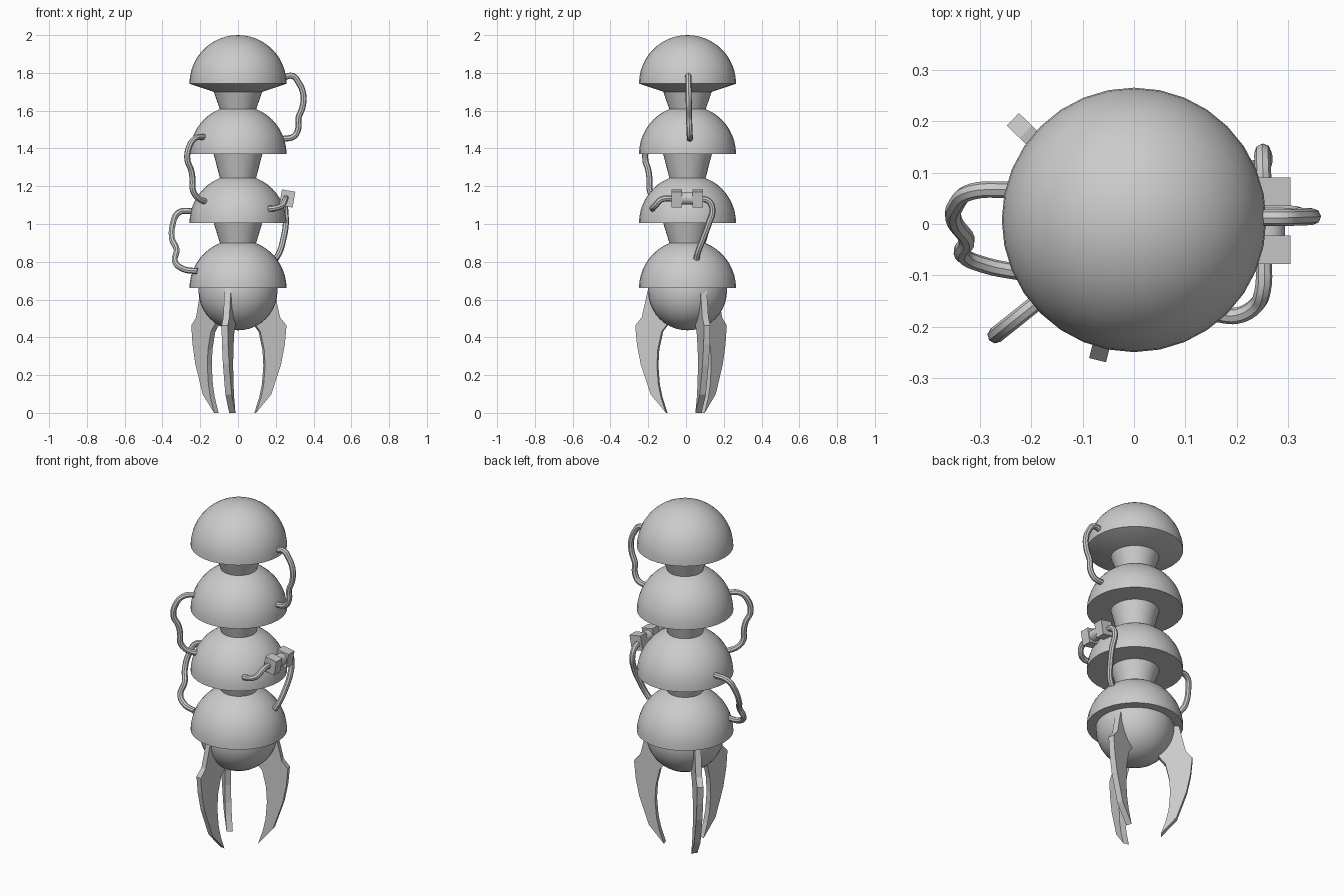
import bpy, bmesh, math
from mathutils import Matrix, Vector

cube = bpy.data.objects.get("Cube")
if cube:
    bpy.data.objects.remove(cube, do_unlink=True)

grey = bpy.data.materials.new("plain grey")
grey.use_nodes = True
GREY = (0.6, 0.6, 0.6, 1)
grey.diffuse_color = GREY
grey.node_tree.nodes["Principled BSDF"].inputs["Base Color"].default_value = GREY

AXIS = Vector((0, 0.008, 0))
R = 0.257


def finish(name, bm, smooth=True):
    bmesh.ops.recalc_face_normals(bm, faces=bm.faces)
    mesh = bpy.data.meshes.new(name)
    bm.to_mesh(mesh)
    bm.free()
    mesh.materials.append(grey)
    obj = bpy.data.objects.new(name, mesh)
    bpy.context.collection.objects.link(obj)
    if smooth:
        select(obj)
        bpy.ops.object.shade_smooth_by_angle(angle=math.radians(30))
    return obj


def select(obj):
    bpy.ops.object.select_all(action='DESELECT')
    obj.select_set(True)
    bpy.context.view_layer.objects.active = obj


def lathe(name, profile, steps=32):
    """Spin a closed (radius, z) profile around the body axis."""
    bm = bmesh.new()
    verts = [bm.verts.new(AXIS + Vector((r, 0, z))) for r, z in profile]
    edges = [bm.edges.new(pair) for pair in zip(verts, verts[1:])]
    bmesh.ops.spin(bm, geom=verts + edges, cent=AXIS, axis=(0, 0, 1),
                   angle=math.tau, steps=steps, use_duplicate=False)
    bmesh.ops.remove_doubles(bm, verts=bm.verts, dist=0.0005)
    return finish(name, bm)


def arc(radius, z, start, end, count):
    angles = [math.radians(start + (end - start) * i / count) for i in range(count + 1)]
    return [(radius * math.cos(a), z + radius * math.sin(a)) for a in angles]


# Body domes: hemispheres with closed undersides, the top one with a sloped lip
for i, (base, drop) in enumerate([(1.743, 0.043), (1.37, 0), (1.005, 0), (0.66, 0)]):
    lathe(f"dome_{i + 1}", arc(R, base, 90, 0, 12) + [(0.128, base - drop), (0, base - drop)])

# Tapered necks between the domes
for i, (low, high) in enumerate([(1.59, 1.705), (1.22, 1.375), (0.88, 1.01)]):
    lathe(f"neck_{i + 1}", [(0, high), (0.13, high), (0.09, low), (0, low)])

# Ball that carries the claws
lathe("claw_ball", arc(0.209, 0.646, 90, -90, 20))

# Three claws: one flat outline, thickened and turned about the ball
OUTLINE = [(0.215, 0.66), (0.251, 0.505), (0.286, 0.463), (0.277, 0.363),
           (0.256, 0.257), (0.202, 0.098), (0.118, 0), (0.145, 0.08),
           (0.16, 0.15), (0.168, 0.25), (0.163, 0.336), (0.142, 0.43),
           (0.1, 0.485), (0.13, 0.56), (0.15, 0.66)]
for i in range(3):
    bm = bmesh.new()
    face = bm.faces.new([bm.verts.new((r, 0, z)) for r, z in OUTLINE])
    grown = bmesh.ops.extrude_face_region(bm, geom=[face])
    moved = [v for v in grown["geom"] if isinstance(v, bmesh.types.BMVert)]
    bmesh.ops.translate(bm, verts=moved, vec=(0, 0.034, 0))
    turn = Matrix.Rotation(math.radians(16 + 120 * i), 4, 'Z')
    bm.transform(Matrix.Translation((-0.018, 0.017, 0)) @ turn)
    finish(f"claw_{i + 1}", bm, smooth=False)


# Bent cables
def cable(name, points, radius=0.016):
    curve = bpy.data.curves.new(name, 'CURVE')
    curve.dimensions = '3D'
    curve.bevel_depth = radius
    curve.bevel_resolution = 2
    curve.resolution_u = 5
    curve.use_fill_caps = True
    spline = curve.splines.new('BEZIER')
    spline.bezier_points.add(len(points) - 1)
    for bp, co in zip(spline.bezier_points, points):
        bp.co = co
        bp.handle_left_type = bp.handle_right_type = 'AUTO'
    curve.materials.append(grey)
    obj = bpy.data.objects.new(name, curve)
    bpy.context.collection.objects.link(obj)
    select(obj)
    bpy.ops.object.convert(target='MESH')
    bpy.ops.object.shade_smooth_by_angle(angle=math.radians(40))


cable("upper_left_cable", [
    (0.235, 0.012, 1.775), (0.29, 0.012, 1.783), (0.32, 0.013, 1.75),
    (0.345, 0.014, 1.69), (0.342, 0.015, 1.62), (0.32, 0.016, 1.56),
    (0.32, 0.018, 1.51), (0.297, 0.02, 1.465), (0.235, 0.02, 1.45)])

cable("upper_right_cable", [
    (x, -0.145 + 0.8 * (x + 0.18), z) for x, z in [
        (-0.17, 1.46), (-0.225, 1.455), (-0.258, 1.41), (-0.268, 1.34),
        (-0.248, 1.285), (-0.24, 1.225), (-0.24, 1.185), (-0.215, 1.14),
        (-0.165, 1.115)]])

cable("lower_right_cable", [
    (-0.235, 0.067, 1.07), (-0.315, 0.063, 1.06), (-0.345, 0.038, 1.0),
    (-0.349, 0.005, 0.92), (-0.325, -0.03, 0.865), (-0.333, -0.06, 0.80),
    (-0.29, -0.08, 0.762), (-0.215, -0.095, 0.75)])

cable("plug_cable_front", [
    (0.16, -0.175, 1.08), (0.2, -0.178, 1.085), (0.235, -0.16, 1.1),
    (0.25, -0.13, 1.13), (0.252, -0.06, 1.135)])

cable("plug_cable_back", [
    (0.252, 0.07, 1.132), (0.25, 0.115, 1.125), (0.25, 0.14, 1.08),
    (0.253, 0.12, 1.0), (0.24, 0.09, 0.92), (0.222, 0.065, 0.855),
    (0.2, 0.055, 0.815)])

# Plug: two tilted blocks joined by a short barrel
TILT = Matrix.Translation((0.261, 0.006, 1.135)) @ Matrix.Rotation(math.radians(10), 4, 'Y')
for name, y in (("plug_block_front", -0.056), ("plug_block_back", 0.056)):
    bm = bmesh.new()
    bmesh.ops.create_cube(bm, size=1, matrix=TILT @ Matrix.Translation((0, y, 0))
                          @ Matrix.Diagonal((0.072, 0.056, 0.085, 1)))
    finish(name, bm, smooth=False)
bm = bmesh.new()
bmesh.ops.create_cone(bm, cap_ends=True, segments=16, radius1=0.033, radius2=0.033, depth=0.08,
                      matrix=TILT @ Matrix.Rotation(math.radians(90), 4, 'X'))
finish("plug_barrel", bm)
